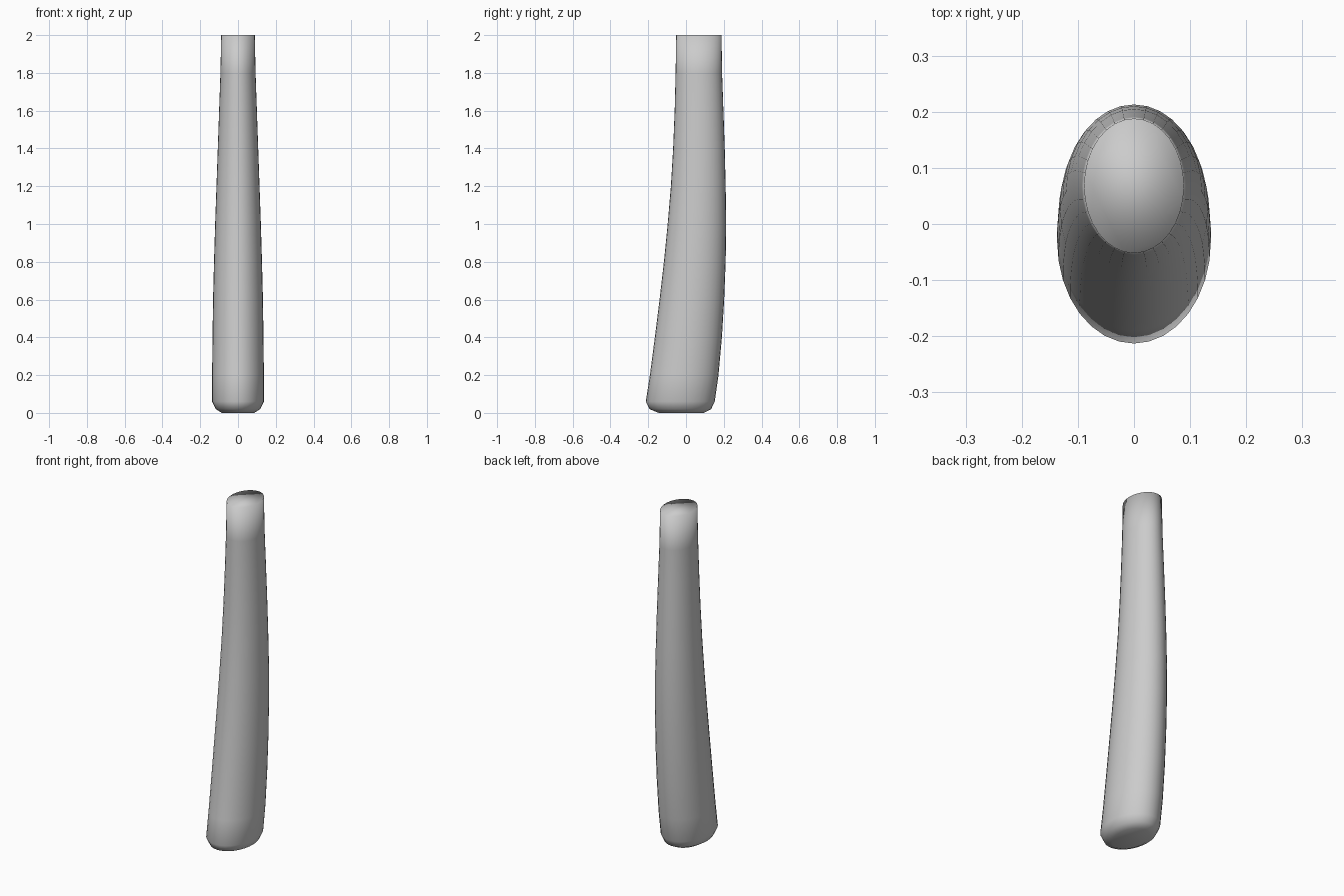
import bpy, bmesh, math

if "Cube" in bpy.data.objects:
    bpy.data.objects.remove(bpy.data.objects["Cube"])

SEGMENTS = 32
# Cross-sections: height, front edge y, back edge y, half width
SECTIONS = [
    (0.00, -0.145, 0.095, 0.085),
    (0.02, -0.193, 0.133, 0.118),
    (0.06, -0.213, 0.152, 0.137),
    (0.20, -0.191, 0.172, 0.137),
    (0.40, -0.165, 0.190, 0.135),
    (0.60, -0.140, 0.202, 0.132),
    (0.80, -0.117, 0.210, 0.127),
    (1.00, -0.097, 0.213, 0.121),
    (1.20, -0.080, 0.210, 0.114),
    (1.40, -0.068, 0.205, 0.107),
    (1.60, -0.060, 0.198, 0.100),
    (1.80, -0.055, 0.191, 0.093),
    (2.00, -0.052, 0.188, 0.089),
]


def ring(bm, z, front, back, half_width):
    mid, half_depth = (front + back) / 2, (back - front) / 2
    return [bm.verts.new((half_width * math.cos(a), mid + half_depth * math.sin(a), z))
            for a in (2 * math.pi * i / SEGMENTS for i in range(SEGMENTS))]


# Curved, tapering handle lofted through oval sections
bm = bmesh.new()
rings = [ring(bm, *s) for s in SECTIONS]
for low, high in zip(rings, rings[1:]):
    for i in range(SEGMENTS):
        j = (i + 1) % SEGMENTS
        bm.faces.new((low[i], low[j], high[j], high[i]))

# End caps
bm.faces.new(rings[0][::-1])
bm.faces.new(rings[-1])
for f in bm.faces:
    f.smooth = True

mesh = bpy.data.meshes.new("handle")
bm.to_mesh(mesh)
bm.free()
handle = bpy.data.objects.new("handle", mesh)
bpy.context.collection.objects.link(handle)
